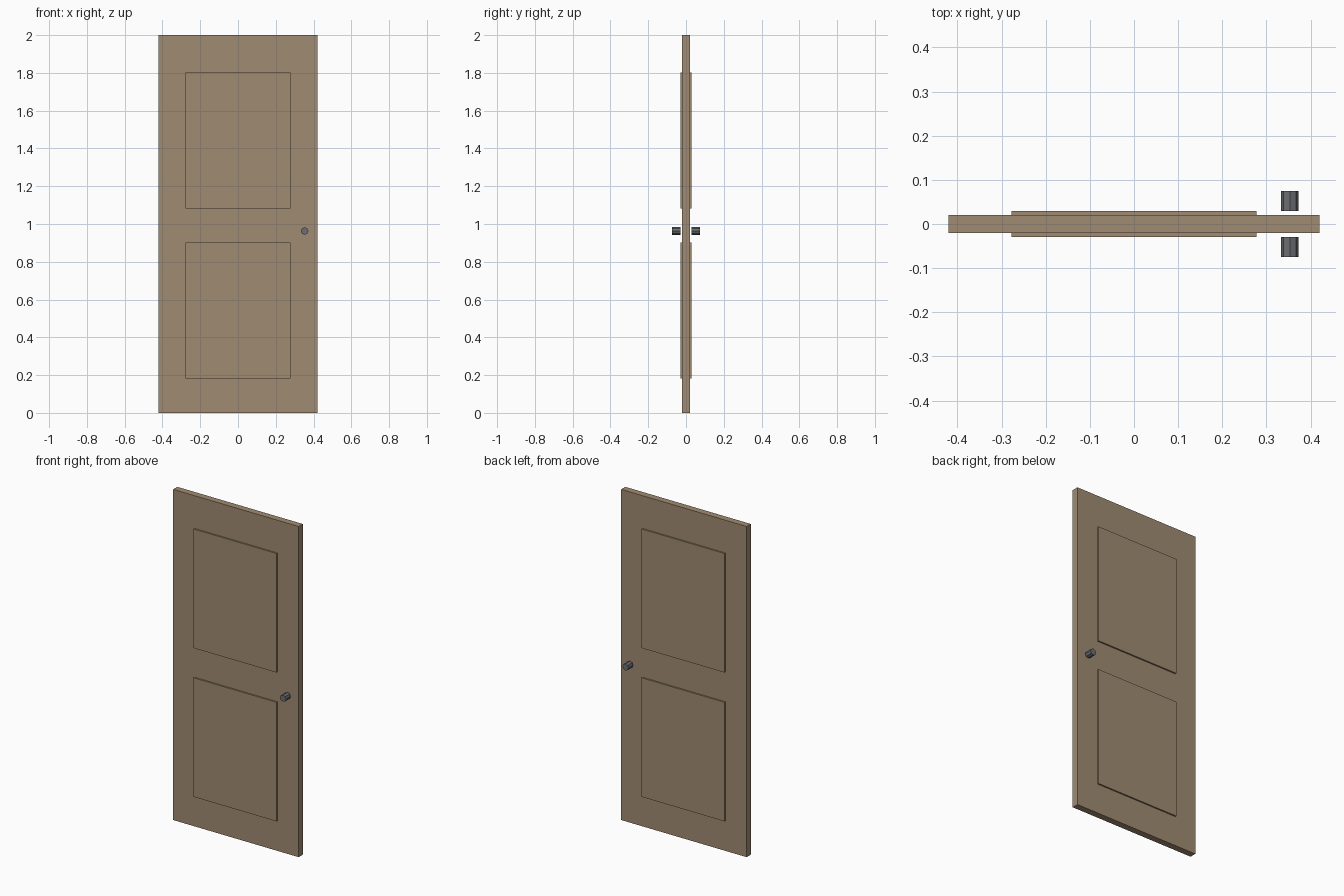
import bpy
import math

cube = bpy.data.objects.get("Cube")
if cube:
    bpy.data.objects.remove(cube, do_unlink=True)


def make_material(name, rgb, roughness):
    mat = bpy.data.materials.new(name)
    mat.use_nodes = True
    color = (*rgb, 1.0)
    mat.diffuse_color = color
    bsdf = mat.node_tree.nodes["Principled BSDF"]
    bsdf.inputs["Base Color"].default_value = color
    bsdf.inputs["Roughness"].default_value = roughness
    return mat


wood = make_material("brown wood", (0.352, 0.258, 0.165), 0.7)
metal = make_material("grey metal", (0.15, 0.155, 0.165), 0.5)


def finish(name, mat):
    obj = bpy.context.object
    obj.name = name
    obj.data.name = name
    obj.data.materials.append(mat)
    return obj


def box(name, center, size, mat):
    bpy.ops.mesh.primitive_cube_add(size=1, location=center)
    bpy.context.object.scale = size
    bpy.ops.object.transform_apply(location=False, rotation=False, scale=True)
    return finish(name, mat)


WIDTH, THICK, HEIGHT = 0.84, 0.04, 2.0
PANEL_W, PANEL_H, PANEL_T = 0.554, 0.72, 0.009
KNOB_R, KNOB_LENGTH, KNOB_Y = 0.02, 0.045, 0.052

# Door slab
box("door_slab", (0, 0, HEIGHT / 2), (WIDTH, THICK, HEIGHT), wood)

for side, sign in (("front", -1), ("back", 1)):
    # Raised panels
    for level, z in (("lower", 0.542), ("upper", 1.442)):
        box(f"{side}_{level}_panel",
            (0, sign * (THICK + PANEL_T) / 2, z),
            (PANEL_W, PANEL_T, PANEL_H), wood)

    # Eight-sided knob
    bpy.ops.mesh.primitive_cylinder_add(
        vertices=8, radius=KNOB_R, depth=KNOB_LENGTH,
        location=(0.353, sign * KNOB_Y, 0.963),
        rotation=(math.pi / 2, 0, 0))
    finish(f"{side}_knob", metal)
